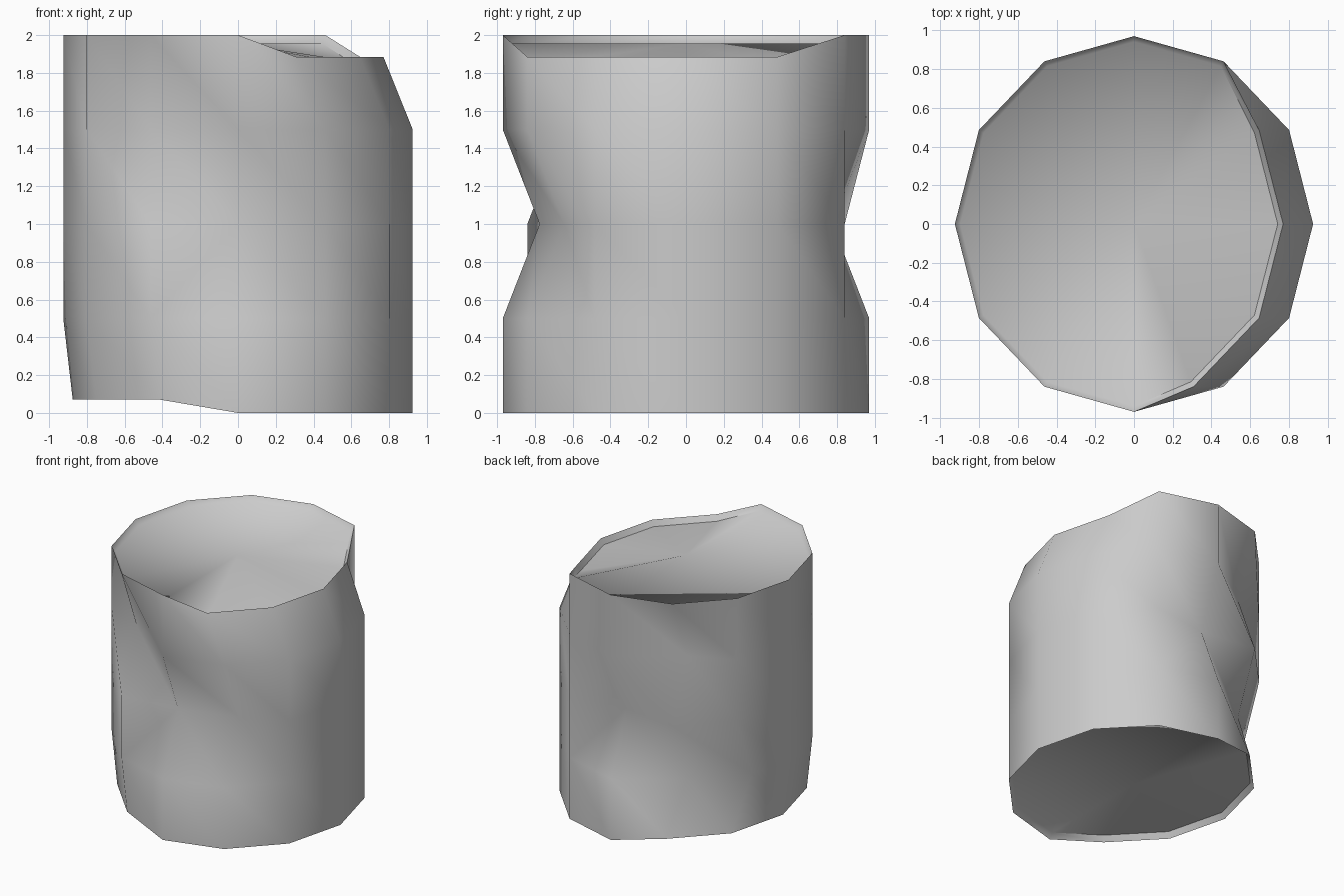
import bpy, bmesh
from math import cos, sin, radians
from mathutils import Vector

if "Cube" in bpy.data.objects:
    bpy.data.objects.remove(bpy.data.objects["Cube"])

N = 12                          # sides
RX, RY = 0.925, 0.97            # radii
LEVELS = [0.0, 0.5, 1.0, 1.5, 2.0]

# pushed-in spots on the wall: (column, ring) -> offset
dents = {(8, 3): 0.195, (9, 2): 0.195, (10, 2): 0.195,
         (3, 2): -0.195, (4, 3): -0.195, (4, 1): -0.195, (5, 1): -0.195}
# quads whose diagonal runs the other way
flipped = {(2, 1), (8, 1)}


def point(col, ring, scale=1.0, dz=0.0):
    a = radians(360 / N * col)
    p = Vector((RX * scale * cos(a), RY * scale * sin(a), LEVELS[ring] + dz))
    if ring == 4 and col in (10, 11, 0, 1):        # crushed top corner
        p += Vector((-0.155, 0, -0.115))
    if ring == 0 and 4 <= col <= 8:                # crushed bottom corner
        p += Vector((0.05, 0, 0.07))
    p.y += dents.get((col, ring), 0.0)
    return p


bm = bmesh.new()


def make_ring(ring, scale=1.0, dz=0.0):
    return [bm.verts.new(point(c, ring, scale, dz)) for c in range(N)]


# dented wall
rings = [make_ring(r) for r in range(len(LEVELS))]
for r in range(len(LEVELS) - 1):
    for c in range(N):
        d = (c + 1) % N
        a, b = rings[r][c], rings[r][d]
        e, f = rings[r + 1][d], rings[r + 1][c]
        if (c, r) in flipped:
            bm.faces.new((a, b, e))
            bm.faces.new((a, e, f))
        else:
            bm.faces.new((a, b, f))
            bm.faces.new((b, e, f))

# recessed lids, fanned from the centre
for ring, dz in ((4, -0.045), (0, 0.045)):
    inner = make_ring(ring, 0.97, dz)
    mid = bm.verts.new((0, 0, LEVELS[ring] + dz))
    for c in range(N):
        d = (c + 1) % N
        bm.faces.new((rings[ring][c], rings[ring][d], inner[d], inner[c]))
        bm.faces.new((inner[c], inner[d], mid))

bmesh.ops.recalc_face_normals(bm, faces=bm.faces)
mesh = bpy.data.meshes.new("dented_can")
bm.to_mesh(mesh)
bm.free()
can = bpy.data.objects.new("dented_can", mesh)
bpy.context.collection.objects.link(can)
bpy.context.view_layer.objects.active = can
can.select_set(True)
bpy.ops.object.shade_smooth_by_angle(angle=radians(60))
